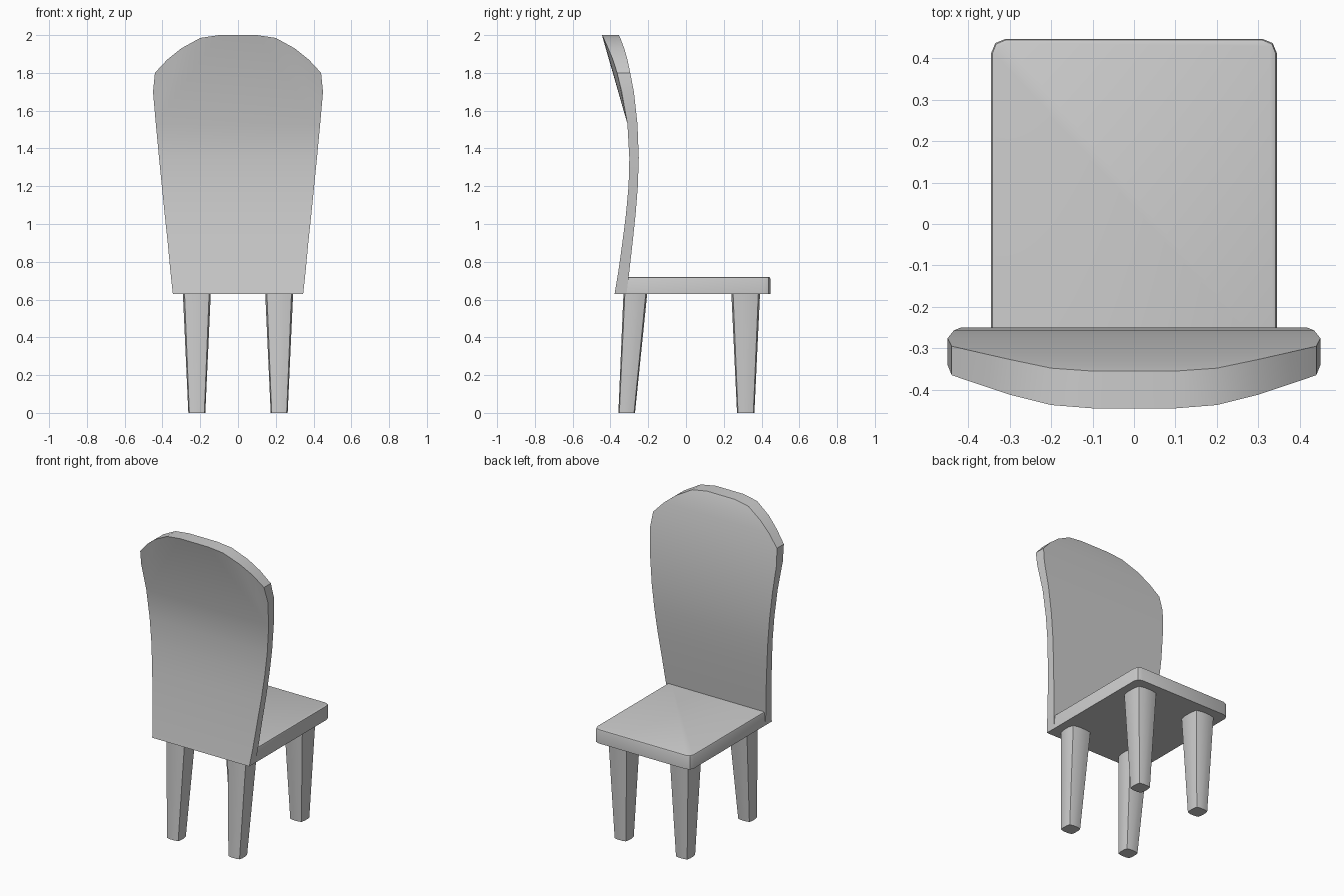
import bpy, bmesh

if "Cube" in bpy.data.objects:
    bpy.data.objects.remove(bpy.data.objects["Cube"])


def finish(bm, name, angle=0.6):
    bmesh.ops.recalc_face_normals(bm, faces=bm.faces)
    me = bpy.data.meshes.new(name)
    bm.to_mesh(me)
    bm.free()
    ob = bpy.data.objects.new(name, me)
    bpy.context.collection.objects.link(ob)
    bpy.ops.object.select_all(action='DESELECT')
    ob.select_set(True)
    bpy.context.view_layer.objects.active = ob
    bpy.ops.object.shade_smooth_by_angle(angle=angle)
    return ob


# Backrest: rows of (z, half width, rear y, seat-side y)
rows = [(0.63, 0.345, -0.378, -0.315), (0.75, 0.358, -0.358, -0.300),
        (0.9, 0.372, -0.337, -0.283), (1.05, 0.388, -0.318, -0.267),
        (1.2, 0.403, -0.304, -0.255), (1.35, 0.418, -0.300, -0.250),
        (1.53, 0.435, -0.310, -0.257), (1.7, 0.450, -0.340, -0.276),
        (1.8, 0.440, -0.365, -0.295), (1.87, 0.375, -0.387, -0.310),
        (1.93, 0.300, -0.412, -0.327), (1.985, 0.200, -0.437, -0.348),
        (2.0, 0.100, -0.445, -0.355)]
bm = bmesh.new()
# vertices per row: rear left, rear right, inner left, inner right
v = [[bm.verts.new((s * w, y, z)) for y in (yr, yi) for s in (-1, 1)]
     for z, w, yr, yi in rows]
FLAT = 6  # above this row the rear is a flat chord with side fans
for i in range(len(v) - 1):
    a, b = v[i], v[i + 1]
    bm.faces.new((a[2], a[3], b[3], b[2]))
    bm.faces.new((a[0], a[2], b[2], b[0]))
    bm.faces.new((a[1], a[3], b[3], b[1]))
    if i < FLAT:
        bm.faces.new((a[0], a[1], b[1], b[0]))
    elif i > FLAT:
        for s in (0, 1):
            bm.faces.new((v[FLAT][s], a[s], b[s]))
bm.faces.new((v[FLAT][0], v[FLAT][1], v[-1][1], v[-1][0]))
for r in (v[0], v[-1]):
    bm.faces.new((r[0], r[1], r[3], r[2]))
finish(bm, "backrest")

# Seat: slab with rounded front corners and a softened top edge
bm = bmesh.new()
bmesh.ops.create_cube(bm, size=1)
y0, y1, z0, z1 = -0.33, 0.447, 0.63, 0.72
for p in bm.verts:
    p.co = (p.co.x * 0.69, y0 if p.co.y < 0 else y1, z0 if p.co.z < 0 else z1)
corners = [e for e in bm.edges if all(p.co.y > 0 for p in e.verts)
           and abs(e.verts[0].co.z - e.verts[1].co.z) > 0.01]
bmesh.ops.bevel(bm, geom=corners, offset=0.035, segments=2, profile=0.5, affect='EDGES')
top = [e for e in bm.edges if all(p.co.z > z1 - 0.001 for p in e.verts)
       and not all(p.co.y < y0 + 0.001 for p in e.verts)]
bmesh.ops.bevel(bm, geom=top, offset=0.01, segments=2, profile=0.5, affect='EDGES')
finish(bm, "seat")


# Legs: tapered, square section with bulging sides
def leg(name, side, bottom, top):
    bm = bmesh.new()
    section = []
    for c, s in ((1, 0), (0, 1), (-1, 0), (0, -1)):
        for u, w in ((0.88, -0.88), (1, -0.35), (1, 0.35)):
            section.append((u * c - w * s, u * s + w * c))
    rings = []
    for z, cx, cy, hx, hy in (bottom, top):
        rings.append([bm.verts.new((side * cx + x * hx, cy + y * hy, z)) for x, y in section])
    n = len(section)
    for i in range(n):
        j = (i + 1) % n
        bm.faces.new((rings[0][i], rings[0][j], rings[1][j], rings[1][i]))
    for r in rings:
        bm.faces.new(r)
    finish(bm, name, 0.7)


for side, label in ((-1, "left"), (1, "right")):
    leg("rear_leg_" + label, side, (0, 0.218, -0.314, 0.045, 0.044),
        (0.635, 0.218, -0.268, 0.074, 0.063))
    leg("front_leg_" + label, side, (0, 0.218, 0.316, 0.045, 0.046),
        (0.635, 0.218, 0.316, 0.074, 0.076))
